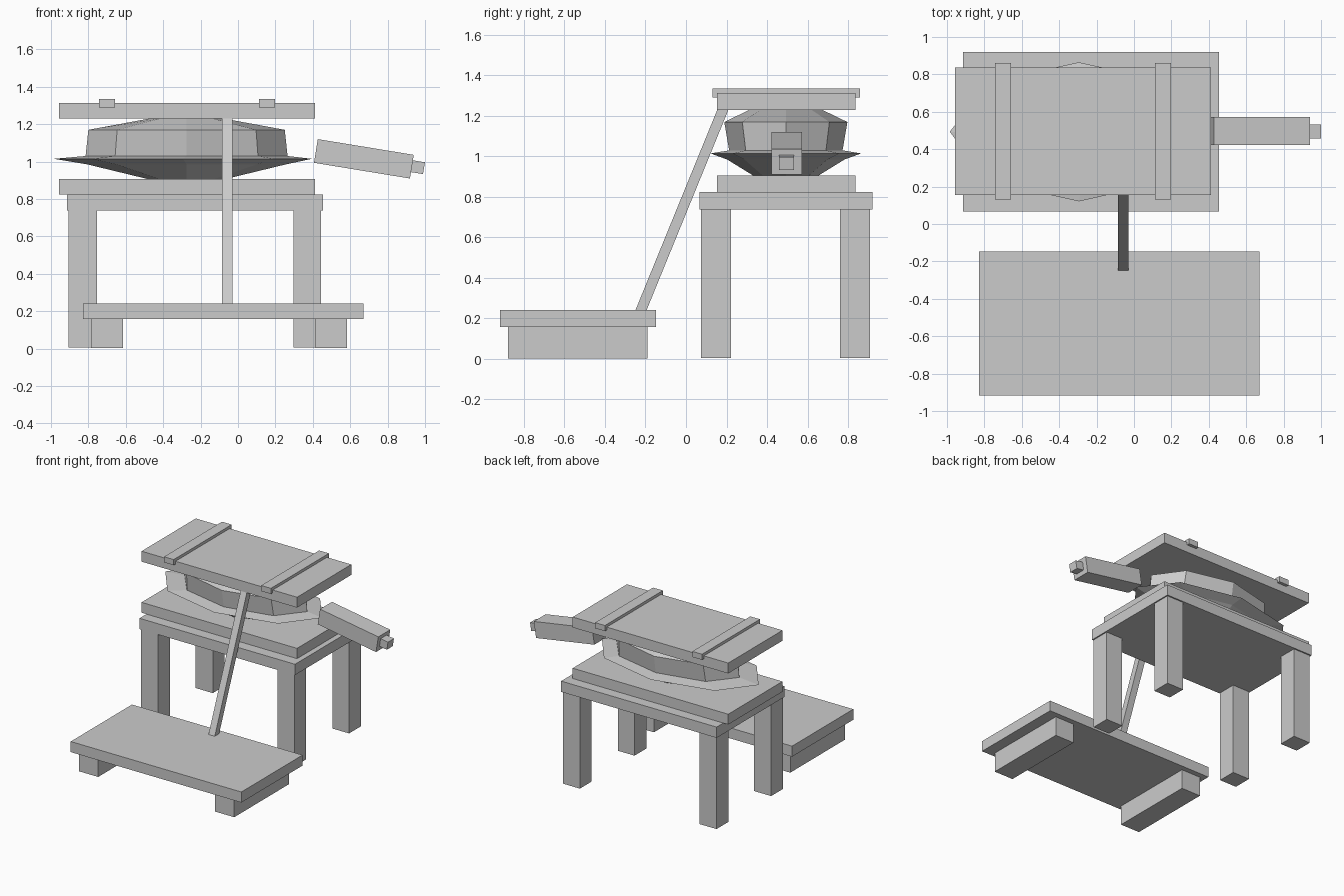
import bpy, bmesh, math
from mathutils import Matrix

if "Cube" in bpy.data.objects:
    bpy.data.objects.remove(bpy.data.objects["Cube"])

mat = bpy.data.materials.new("plain grey")
mat.diffuse_color = (0.6, 0.6, 0.6, 1)
mat.use_nodes = True
mat.node_tree.nodes["Principled BSDF"].inputs["Base Color"].default_value = mat.diffuse_color


def finish(name, bm):
    bmesh.ops.recalc_face_normals(bm, faces=bm.faces[:])
    me = bpy.data.meshes.new(name)
    bm.to_mesh(me)
    bm.free()
    me.materials.append(mat)
    ob = bpy.data.objects.new(name, me)
    bpy.context.collection.objects.link(ob)
    return ob


def box(name, x, y, z, tilt=0, lean=0):
    """Box from ranges; tilt turns about y, lean shifts the top along y."""
    bm = bmesh.new()
    bmesh.ops.create_cube(bm, size=1)
    size = [r[1] - r[0] for r in (x, y, z)]
    mid = [(r[1] + r[0]) / 2 for r in (x, y, z)]
    for v in bm.verts:
        v.co = [c * s for c, s in zip(v.co, size)]
        if v.co.z > 0:
            v.co.y += lean
    m = Matrix.Translation(mid) @ Matrix.Rotation(math.radians(tilt), 4, 'Y')
    bmesh.ops.transform(bm, matrix=m, verts=bm.verts[:])
    return finish(name, bm)


# Table: four legs and top
for side, x in (("left", (-0.905, -0.755)), ("right", (0.298, 0.445))):
    for end, y in (("front", (0.074, 0.222)), ("back", (0.761, 0.909))):
        box(f"{end}_{side}_leg", x, y, (0.006, 0.74))
box("table_top", (-0.914, 0.455), (0.067, 0.92), (0.738, 0.824))

# Bellows boards and cleats
box("lower_board", (-0.957, 0.412), (0.154, 0.836), (0.824, 0.906))
box("upper_board", (-0.957, 0.412), (0.154, 0.836), (1.23, 1.313))
box("left_cleat", (-0.743, -0.658), (0.131, 0.86), (1.29, 1.335))
box("right_cleat", (0.112, 0.198), (0.131, 0.86), (1.29, 1.335))

# Eight-sided leather bag with a wide pleat: (z, x radius, y radius)
rings = [(0.905, 0.2, 0.16), (0.985, 0.53, 0.29), (1.015, 0.69, 0.372),
         (1.03, 0.54, 0.28), (1.17, 0.525, 0.304), (1.23, 0.2, 0.18)]
bm = bmesh.new()
loops = []
for z, rx, ry in rings:
    cx = -0.295 if rx > 0.6 else -0.275
    loops.append([bm.verts.new((cx + rx * math.cos(i * math.pi / 4),
                                0.493 + ry * math.sin(i * math.pi / 4), z))
                  for i in range(8)])
for a, b in zip(loops, loops[1:]):
    for i in range(8):
        j = (i + 1) % 8
        bm.faces.new((a[i], a[j], b[j], b[i]))
bm.faces.new(loops[0])
bm.faces.new(loops[-1])
finish("bellows_bag", bm)

# Nozzle sloping down to the right
box("nozzle", (0.413, 0.933), (0.422, 0.572), (0.951, 1.079), tilt=9.3)
box("nozzle_tip", (0.907, 0.995), (0.458, 0.533), (0.94, 1.004), tilt=9.3)

# Leaning push rod
box("push_rod", (-0.085, -0.03), (-0.25, -0.195), (0.24, 1.232), lean=0.405)

# Treadle board on two runners
box("treadle_board", (-0.83, 0.672), (-0.918, -0.148), (0.158, 0.242))
box("left_runner", (-0.785, -0.615), (-0.88, -0.19), (0.003, 0.16))
box("right_runner", (0.415, 0.583), (-0.88, -0.19), (0.003, 0.16))
